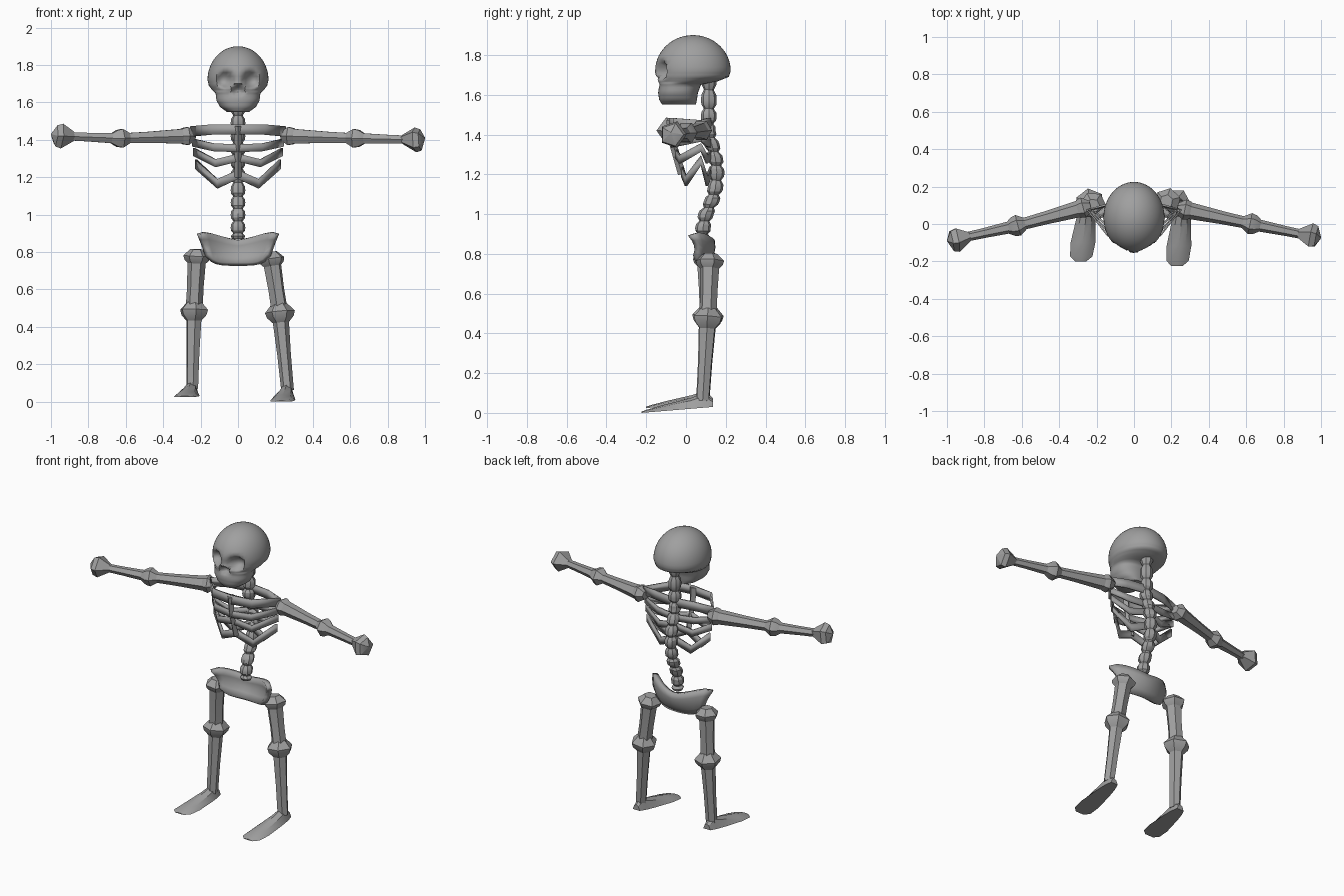
import bpy
import math
from mathutils import Vector

cube = bpy.data.objects.get("Cube")
if cube:
    bpy.data.objects.remove(cube)

bone_grey = bpy.data.materials.new("bone grey")
bone_grey.use_nodes = True
GREY = (0.35, 0.35, 0.35, 1)
bone_grey.diffuse_color = GREY
bone_grey.node_tree.nodes["Principled BSDF"].inputs["Base Color"].default_value = GREY


def add_mesh(name, verts, faces, angle=30, thickness=0):
    mesh = bpy.data.meshes.new(name)
    mesh.from_pydata([tuple(v) for v in verts], [], faces)
    mesh.materials.append(bone_grey)
    obj = bpy.data.objects.new(name, mesh)
    bpy.context.collection.objects.link(obj)
    bpy.ops.object.select_all(action="DESELECT")
    obj.select_set(True)
    bpy.context.view_layer.objects.active = obj
    bpy.ops.object.mode_set(mode="EDIT")
    bpy.ops.mesh.select_all(action="SELECT")
    bpy.ops.mesh.normals_make_consistent(inside=False)
    bpy.ops.object.mode_set(mode="OBJECT")
    bpy.ops.object.shade_smooth_by_angle(angle=math.radians(angle))
    if thickness:
        solid = obj.modifiers.new("thickness", "SOLIDIFY")
        solid.thickness = thickness
        solid.offset = 0
    return obj


def skin(name, rings, angle=30):
    """Join equal rings of points into a closed tube."""
    n = len(rings[0])
    verts = [p for ring in rings for p in ring]
    faces = [(r * n + i, r * n + (i + 1) % n, (r + 1) * n + (i + 1) % n, (r + 1) * n + i)
             for r in range(len(rings) - 1) for i in range(n)]
    faces += [tuple(range(n)), tuple(range(len(verts) - n, len(verts)))]
    return add_mesh(name, verts, faces, angle)


def loft(name, stations, sides=6, angle=30):
    """Tube through (centre, radius) stations, square to the overall direction."""
    turn = (Vector(stations[-1][0]) - Vector(stations[0][0])).to_track_quat("Z", "Y")
    rings = []
    for centre, radius in stations:
        rings.append([Vector(centre) + turn @ Vector((radius * math.cos(a), radius * math.sin(a), 0))
                      for a in (math.tau * i / sides for i in range(sides))])
    return skin(name, rings, angle)


def bone(name, a, b, r1, r2, sides=6):
    a, b = Vector(a), Vector(b)
    loft(name, [(a, r1), (a.lerp(b, 0.55), (r1 + r2) * 0.46), (b, r2)], sides)


def joint(name, centre, direction, radius, half):
    c, d = Vector(centre), Vector(direction).normalized() * half
    loft(name, [(c - d, radius * 0.5), (c - d * 0.2, radius),
                (c + d * 0.3, radius * 0.9), (c + d, radius * 0.45)], 6)


# Skull: jaw and skull base from key sections, domed cranium above
keys = [(1.55, -0.12, 0.05, 0.06), (1.575, -0.135, 0.055, 0.095),
        (1.61, -0.14, 0.06, 0.115), (1.65, -0.135, 0.075, 0.12),
        (1.668, -0.145, 0.16, 0.14), (1.69, -0.155, 0.215, 0.156),
        (1.72, -0.155, 0.225, 0.163)]
sections = []
for low, high in zip(keys, keys[1:]):
    sections += [[p + (q - p) * t / 3 for p, q in zip(low, high)] for t in range(3)]
for k in range(15):
    t = math.pi / 2 * k / 14.3
    s = math.cos(t)
    sections.append((1.72 + 0.18 * math.sin(t), 0.035 - 0.19 * s, 0.035 + 0.19 * s, 0.163 * s))

# Eye and nose hollows: x, z, radius, depth
hollows = [(-0.066, 1.722, 0.052, 0.06), (0.066, 1.722, 0.052, 0.06), (0, 1.668, 0.034, 0.04)]
SEGS = 48
rings = []
for z, front, back, width in sections:
    power = 0.85 if z < 1.66 else 1
    ring = []
    for i in range(SEGS):
        c, s = math.cos(math.tau * i / SEGS), math.sin(math.tau * i / SEGS)
        x = width * math.copysign(abs(c) ** power, c)
        y = (front + back) / 2 + (back - front) / 2 * math.copysign(abs(s) ** power, s)
        if s < 0:
            for hx, hz, hr, depth in hollows:
                d = math.hypot(x - hx, z - hz) / hr
                if d < 1:
                    y += depth * (1 - d ** 3) ** 1.5
        ring.append((x, y, z))
    rings.append(ring)
skin("skull", rings, 60)

# Spine: vertebrae swell between narrow discs along an S curve
centres = [Vector((0, y, z)) for y, z in
           [(0.115, 1.68), (0.115, 1.57), (0.115, 1.49), (0.11, 1.42), (0.13, 1.35),
            (0.148, 1.28), (0.155, 1.21), (0.148, 1.13), (0.13, 1.065),
            (0.1, 1.0), (0.085, 0.93), (0.085, 0.87)]]
stations = []
for a, b in zip(centres, centres[1:]):
    stations += [(a.lerp(b, t), r) for t, r in ((0, 0.039), (0.25, 0.038), (0.5, 0.025), (0.75, 0.038))]
stations.append((centres[-1], 0.03))
loft("spine", stations, 8)


# Ribs: closed bands dipping at the front and back of each side
def rib(name, side_z, low_z, mid_z, side_x, low_x, front, height):
    half = [(0, 0.125, mid_z), (low_x, 0.105, low_z), (side_x, 0.075, side_z),
            (low_x, front + 0.02, low_z), (0, front, mid_z)]
    path = half + [(-x, y, z) for x, y, z in half[-2:0:-1]]
    n = len(path)
    verts = [(x, y, z + h) for h in (-height / 2, height / 2) for x, y, z in path]
    faces = [(i, (i + 1) % n, n + (i + 1) % n, n + i) for i in range(n)]
    add_mesh(name, verts, faces, 30, 0.012)


rib("collar_band", 1.445, 1.455, 1.455, 0.25, 0.14, -0.08, 0.055)
rib("upper_rib", 1.385, 1.36, 1.355, 0.24, 0.13, -0.07, 0.042)
rib("middle_rib", 1.335, 1.275, 1.305, 0.235, 0.12, -0.05, 0.042)
rib("lower_rib", 1.27, 1.165, 1.215, 0.225, 0.11, -0.02, 0.05)
loft("breastbone", [((0, -0.075, 1.475), 0.025), ((0, -0.065, 1.35), 0.018),
                    ((0, -0.02, 1.2), 0.02)], 4)

# Pelvis: curved bowl with flared wings
COLS, ROWS = 12, 4
verts, faces = [], []
for i in range(COLS + 1):
    u = 2 * i / COLS - 1
    w = abs(u)
    top = Vector((0.21 * u, 0.13 - 0.11 * u * u, 0.865 + 0.06 * w ** 1.3 - 0.03 * w ** 8))
    base = Vector((0.165 * u, 0.085 - 0.04 * u * u, 0.735 + 0.05 * w ** 5))
    for j in range(ROWS + 1):
        t = j / ROWS
        p = base.lerp(top, t)
        p.y += 0.02 * math.sin(math.pi * t)
        verts.append(p)
for i in range(COLS):
    for j in range(ROWS):
        k = i * (ROWS + 1) + j
        faces.append((k, k + ROWS + 1, k + ROWS + 2, k + 1))
add_mesh("pelvis", verts, faces, 40, 0.03)


# Arms: shoulder, elbow and hand knobs joined by tapering bones
def arm(side, shoulder, elbow, hand):
    s, e, h = Vector(shoulder), Vector(elbow), Vector(hand)
    out = (e - s).normalized()
    tip = (h - e).normalized()
    joint(side + "_shoulder", s, out, 0.055, 0.05)
    bone(side + "_upper_arm", s, e, 0.046, 0.03)
    joint(side + "_elbow", e, out, 0.057, 0.055)
    bone(side + "_forearm", e, h, 0.034, 0.024)
    end = Vector((math.copysign(1, h.x), h.y - 0.01, h.z + 0.01))
    loft(side + "_hand", [(h - tip * 0.07, 0.025), (h, 0.07), (h + tip * 0.03, 0.06), (end, 0.002)], 5)


arm("left", (0.28, 0.075, 1.42), (0.63, 0, 1.408), (0.945, -0.065, 1.4))
arm("right", (-0.28, 0.085, 1.42), (-0.63, -0.01, 1.408), (-0.945, -0.08, 1.42))


# Legs: hip and knee knobs, thigh, shin and a flat wedge foot
def leg(side, hip, knee, ankle, toe, ground):
    h, k, a = Vector(hip), Vector(knee), Vector(ankle)
    joint(side + "_hip", h, k - h, 0.073, 0.045)
    bone(side + "_thigh", h, k, 0.05, 0.046)
    joint(side + "_knee", k, a - k, 0.08, 0.055)
    bone(side + "_shin", k, a, 0.045, 0.034)
    t = Vector(toe)
    heel = Vector((a.x, 0.135, ground + 0.03))
    rings = []
    for f, half, tall in ((0, 0.025, 0.035), (0.13, 0.04, 0.075), (0.3, 0.05, 0.055),
                          (0.7, 0.066, 0.03), (0.92, 0.06, 0.014), (1, 0.03, 0.006)):
        c = heel.lerp(t, f)
        rings.append([c + Vector((dx * half, 0, dz * tall))
                      for dx, dz in ((-1, 0), (1, 0), (0.6, 0.75), (0, 1), (-0.6, 0.75))])
    skin(side + "_foot", rings)


leg("left", (0.18, 0.12, 0.755), (0.225, 0.11, 0.47), (0.265, 0.085, 0.06), (0.23, -0.225, 0), 0)
leg("right", (-0.22, 0.1, 0.77), (-0.235, 0.11, 0.48), (-0.245, 0.085, 0.07), (-0.285, -0.2, 0.025), 0.01)
